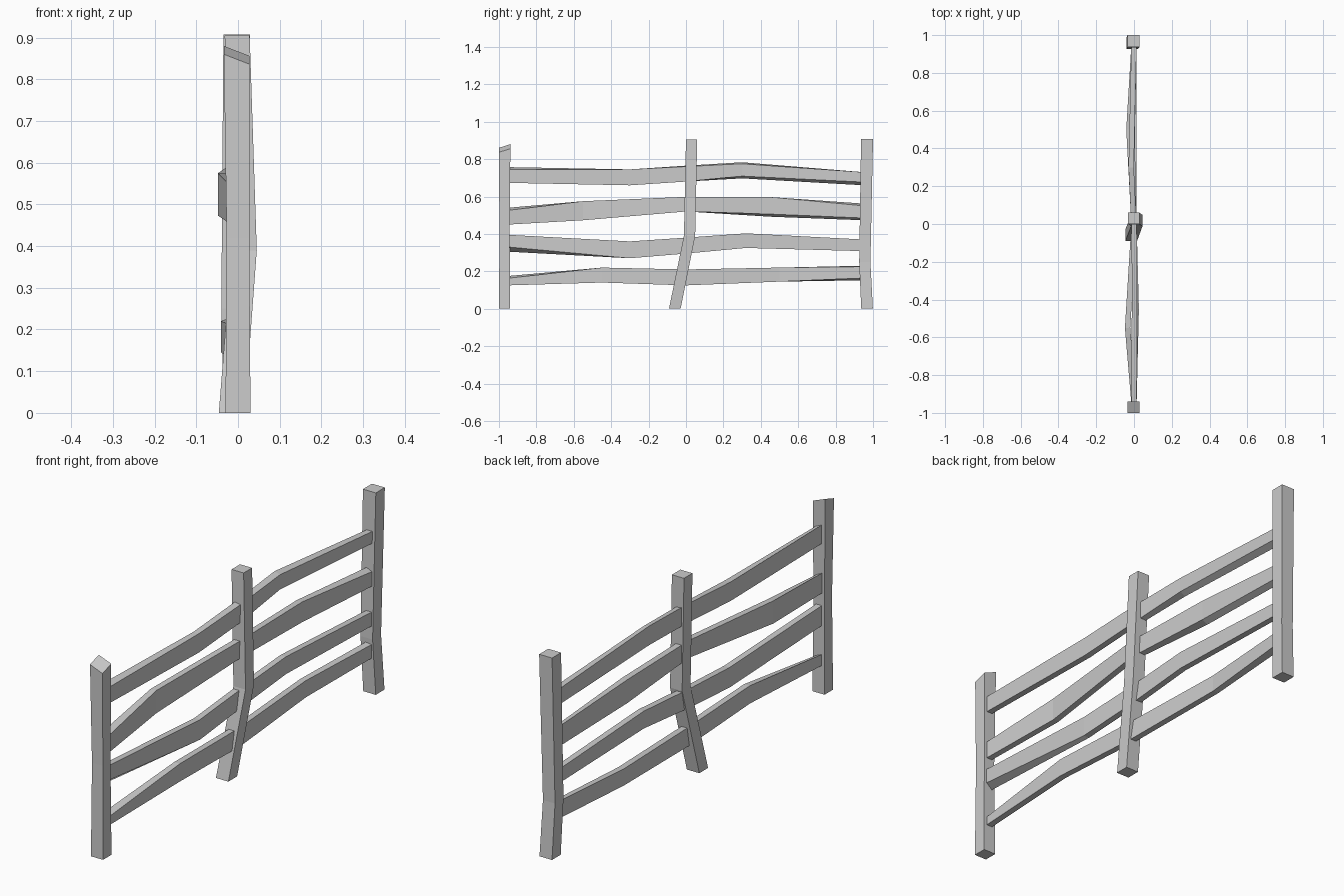
import bpy

if "Cube" in bpy.data.objects:
    bpy.data.objects.remove(bpy.data.objects["Cube"])


def loft(name, rings):
    """Skin a chain of four-cornered rings and cap both ends."""
    verts = [p for ring in rings for p in ring]
    n = len(rings)
    faces = [(0, 1, 2, 3), tuple(4 * n - 1 - k for k in range(4))]
    for i in range(n - 1):
        for k in range(4):
            a, b = 4 * i + k, 4 * i + (k + 1) % 4
            faces.append((a, a + 4, b + 4, b))
    mesh = bpy.data.meshes.new(name)
    mesh.from_pydata(verts, [], faces)
    mesh.validate()
    obj = bpy.data.objects.new(name, mesh)
    bpy.context.collection.objects.link(obj)
    # consistent outward normals
    bpy.context.view_layer.objects.active = obj
    obj.select_set(True)
    bpy.ops.object.mode_set(mode='EDIT')
    bpy.ops.mesh.select_all(action='SELECT')
    bpy.ops.mesh.normals_make_consistent(inside=False)
    bpy.ops.object.mode_set(mode='OBJECT')
    obj.select_set(False)
    return obj


def post(name, sections, slope=(0, 0)):
    """sections: centre x, centre y, z, half width; slope tilts the top."""
    rings = []
    for i, (x, y, z, h) in enumerate(sections):
        sx, sy = slope if i == len(sections) - 1 else (0, 0)
        rings.append([(x + u * h, y + v * h, z + u * sx + v * sy)
                      for u, v in ((-1, -1), (1, -1), (1, 1), (-1, 1))])
    return loft(name, rings)


def rail(name, sections, t=0.014):
    """sections: y, centre x, bottom z, top z, bottom tilt, top tilt."""
    rings = []
    for y, x, lo, hi, bt, tt in sections:
        rings.append([(x - t, y, lo), (x + t, y, lo + bt),
                      (x + t, y, hi + tt), (x - t, y, hi)])
    return loft(name, rings)


# Posts
post("front_post", [(0, -0.97, 0, 0.03), (0, -0.97, 0.42, 0.027),
                    (-0.003, -0.97, 0.858, 0.031)], (-0.012, 0.01))
post("middle_post", [(-0.015, -0.06, 0, 0.031), (0.015, 0.019, 0.39, 0.03),
                     (-0.002, 0.03, 0.905, 0.03)])
post("back_post", [(-0.003, 0.968, 0, 0.031), (-0.01, 0.956, 0.25, 0.03),
                   (-0.003, 0.968, 0.907, 0.032)])

# Warped rails, bottom to top
rail("bottom_rail", [(-0.95, 0, 0.125, 0.175, 0, -0.012),
                     (-0.45, 0.012, 0.14, 0.22, 0, 0),
                     (0, 0, 0.125, 0.21, 0, 0),
                     (0.5, -0.027, 0.145, 0.22, 0, 0),
                     (0.95, 0, 0.152, 0.23, 0.012, -0.005)])
rail("lower_rail", [(-0.95, 0, 0.305, 0.395, 0.025, 0),
                    (-0.3, 0.008, 0.27, 0.36, 0, 0),
                    (0, 0, 0.295, 0.38, 0, 0),
                    (0.32, 0, 0.325, 0.403, 0, 0),
                    (0.95, 0, 0.308, 0.37, 0, 0)])
rail("upper_rail", [(-0.95, 0, 0.45, 0.54, 0, -0.014),
                    (-0.55, -0.034, 0.473, 0.575, 0, 0),
                    (0, 0, 0.52, 0.598, 0, 0),
                    (0.45, -0.01, 0.492, 0.597, 0.014, 0),
                    (0.95, 0, 0.473, 0.562, 0.012, -0.012)])
rail("top_rail", [(-0.95, 0, 0.673, 0.757, 0, -0.012),
                  (-0.3, 0.003, 0.66, 0.745, 0, 0),
                  (0, 0, 0.68, 0.765, 0, -0.005),
                  (0.3, -0.015, 0.697, 0.783, 0.012, -0.008),
                  (0.95, 0, 0.66, 0.73, 0.017, 0)])
